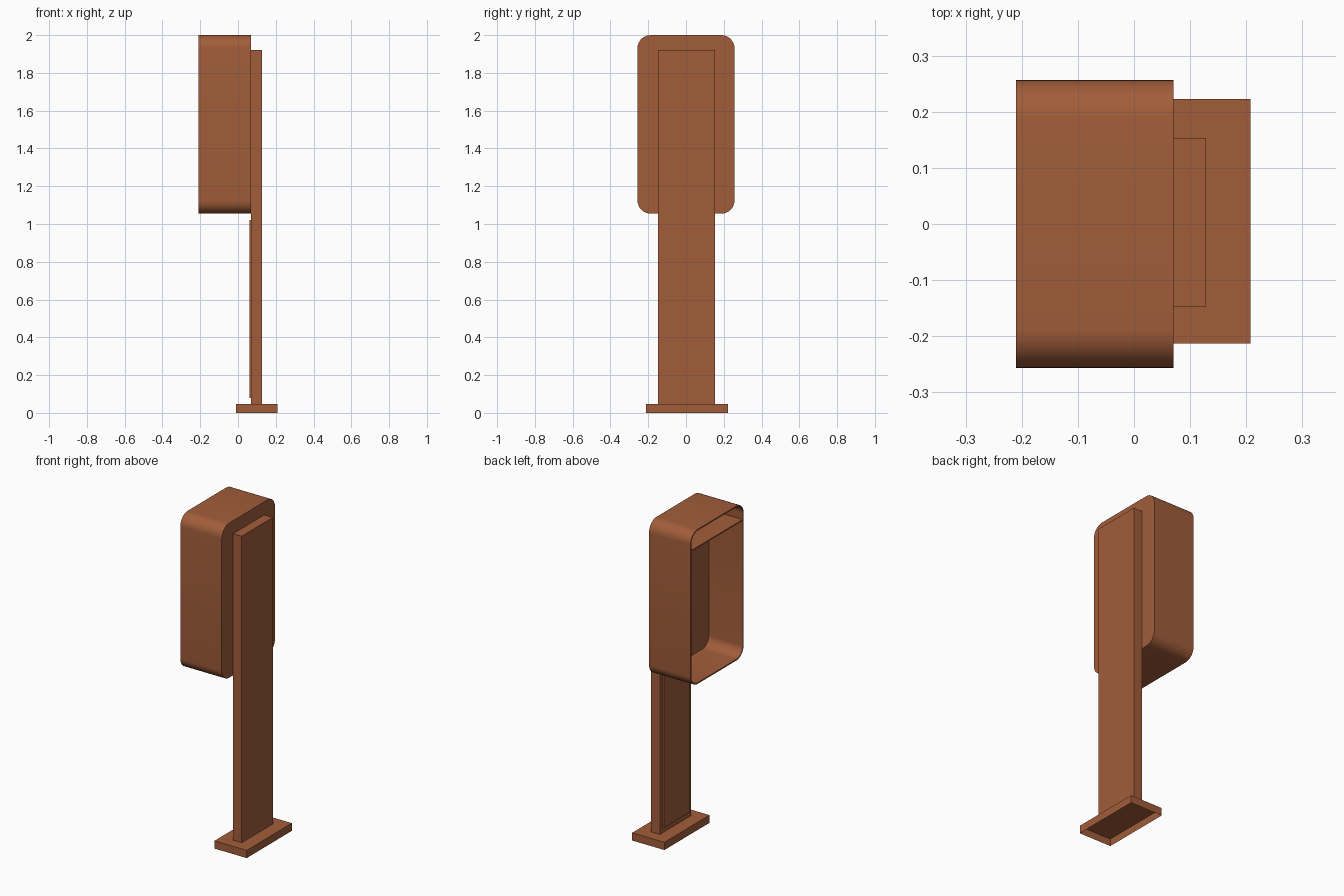
import bpy, bmesh, math
from mathutils import Vector

old = bpy.data.objects.get("Cube")
if old:
    bpy.data.objects.remove(old, do_unlink=True)

# Single rusty brown finish
rust = bpy.data.materials.new("rust_brown")
rust.use_nodes = True
rust.diffuse_color = (0.36, 0.11, 0.042, 1)
bsdf = rust.node_tree.nodes["Principled BSDF"]
bsdf.inputs["Base Color"].default_value = rust.diffuse_color
bsdf.inputs["Roughness"].default_value = 0.8


def finish(name, bm, smooth=False):
    bmesh.ops.recalc_face_normals(bm, faces=bm.faces)
    mesh = bpy.data.meshes.new(name)
    bm.to_mesh(mesh)
    bm.free()
    mesh.materials.append(rust)
    obj = bpy.data.objects.new(name, mesh)
    bpy.context.collection.objects.link(obj)
    if smooth:
        bpy.ops.object.select_all(action="DESELECT")
        obj.select_set(True)
        bpy.context.view_layer.objects.active = obj
        bpy.ops.object.shade_smooth_by_angle(angle=math.radians(35))
    return obj


def box_mesh(low, high):
    low, high = Vector(low), Vector(high)
    bm = bmesh.new()
    bmesh.ops.create_cube(bm, size=1)
    for v in bm.verts:
        v.co = (low + high) / 2 + v.co * (high - low)
    return bm


def box(name, low, high):
    return finish(name, box_mesh(low, high))


def rounded_loop(bm, x, half_y, z0, z1, radius, steps=8):
    """Ring of vertices around a rounded rectangle facing along x."""
    ring = []
    mid, half_z = (z0 + z1) / 2, (z1 - z0) / 2
    for corner, (sy, sz) in enumerate([(1, 1), (-1, 1), (-1, -1), (1, -1)]):
        for i in range(steps + 1):
            a = math.pi / 2 * (corner + i / steps)
            y = sy * (half_y - radius) + radius * math.cos(a)
            z = mid + sz * (half_z - radius) + radius * math.sin(a)
            ring.append(bm.verts.new((x, y, z)))
    return ring


def bridge(bm, a, b):
    for i in range(len(a)):
        j = (i + 1) % len(a)
        bm.faces.new((a[i], a[j], b[j], b[i]))


# Hood: rounded shell, open at -x with a solid rear wall
OPEN, BACK, WALL = -0.21, 0.07, 0.008
bm = bmesh.new()
outer = dict(half_y=0.257, z0=1.055, z1=2.0, radius=0.07)
inner = dict(half_y=0.257 - WALL, z0=1.055 + WALL, z1=2.0 - WALL, radius=0.07 - WALL)
rings = [rounded_loop(bm, BACK, **outer), rounded_loop(bm, OPEN, **outer),
         rounded_loop(bm, OPEN, **inner), rounded_loop(bm, 0.02, **inner)]
for a, b in zip(rings, rings[1:]):
    bridge(bm, a, b)
bm.faces.new(rings[0])
bm.faces.new(rings[-1])
finish("hood", bm, smooth=True)

# False ceiling inside the hood
box("hood_ceiling", (OPEN + 0.002, -0.25, 1.885), (0.02, 0.25, 1.892))

# Post and the raised panel on its -x side
box("post", (0.07, -0.147, 0.045), (0.128, 0.153, 1.92))
box("post_panel", (0.06, -0.122, 0.08), (0.071, 0.128, 1.02))

# Base plate, hollow underneath
bm = box_mesh((-0.01, -0.213, 0), (0.208, 0.223, 0.047))
bottom = [f for f in bm.faces if f.normal.z < -0.5]
bmesh.ops.inset_region(bm, faces=bottom, thickness=0.004, use_even_offset=True)
bmesh.ops.translate(bm, verts=bottom[0].verts, vec=(0, 0, 0.041))
finish("base_plate", bm)
